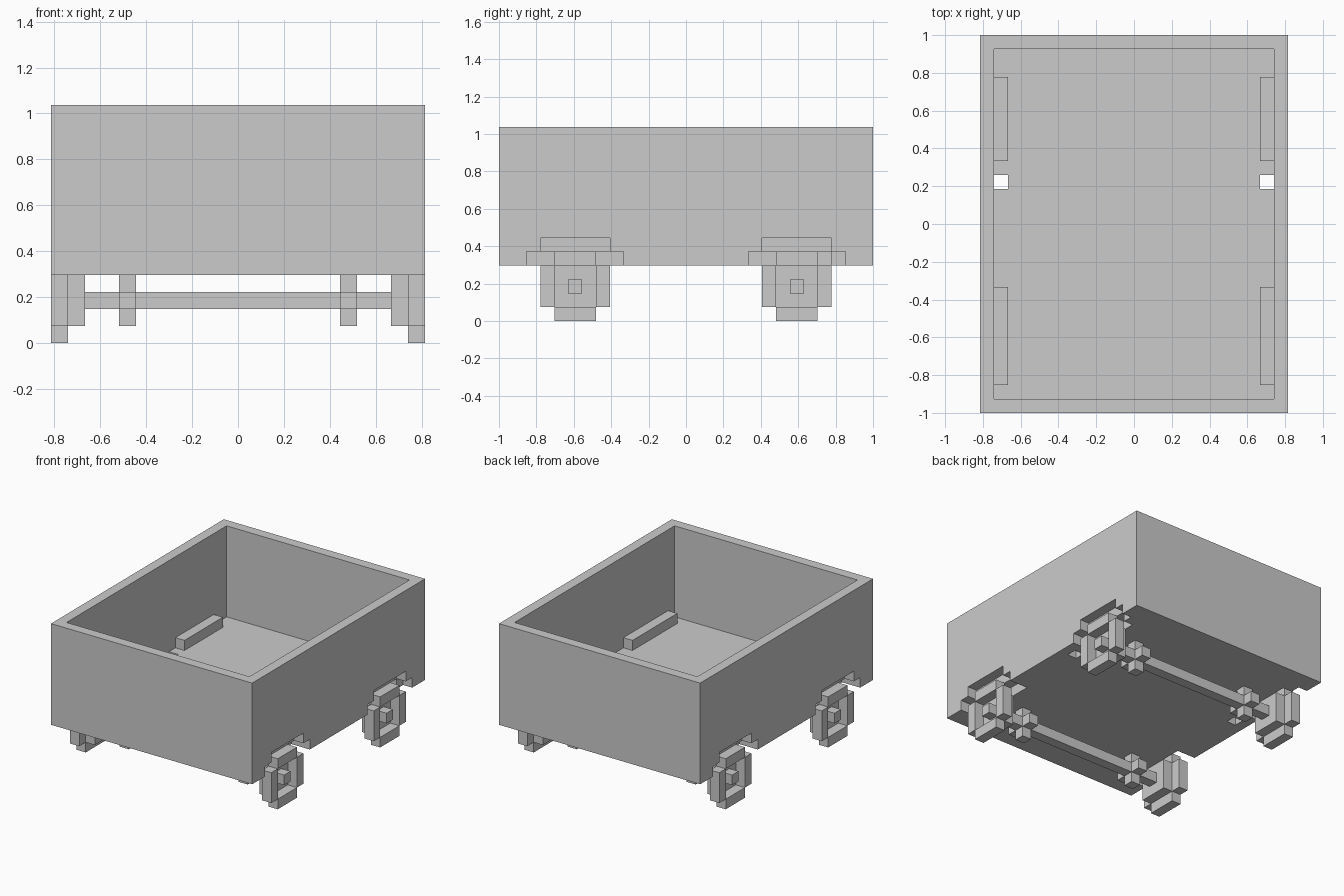
import bpy
import bmesh
from mathutils import Vector

cube = bpy.data.objects.get("Cube")
if cube:
    bpy.data.objects.remove(cube, do_unlink=True)

U = 2 / 27  # one block unit; all sizes below are in blocks

grey = bpy.data.materials.new("plain_grey")
grey.use_nodes = True
grey.diffuse_color = (0.6, 0.6, 0.6, 1)
grey.node_tree.nodes["Principled BSDF"].inputs["Base Color"].default_value = (0.6, 0.6, 0.6, 1)


def blocks(name, boxes):
    """One object made of boxes, each given as (x range, y range, z range)."""
    bm = bmesh.new()
    for spans in boxes:
        low = Vector([min(s) for s in spans]) * U
        high = Vector([max(s) for s in spans]) * U
        made = bmesh.ops.create_cube(bm, size=1)
        for v in made["verts"]:
            v.co = (low + high) / 2 + v.co * (high - low)
    mesh = bpy.data.meshes.new(name)
    bm.to_mesh(mesh)
    bm.free()
    mesh.materials.append(grey)
    obj = bpy.data.objects.new(name, mesh)
    bpy.context.collection.objects.link(obj)
    return obj


def cut(target, *box):
    """Subtract one box from the target."""
    cutter = blocks("cutter", [box])
    cutter.hide_render = True
    mod = target.modifiers.new("cut", "BOOLEAN")
    mod.operation = "DIFFERENCE"
    mod.solver = "EXACT"
    mod.object = cutter
    bpy.context.view_layer.objects.active = target
    bpy.ops.object.modifier_apply(modifier=mod.name)
    bpy.data.objects.remove(cutter, do_unlink=True)


# Open-topped box body
body = blocks("cart_body", [((-11, 11), (-13.5, 13.5), (4, 14))])
cut(body, (-10, 10), (-12.5, 12.5), (5, 15))

for side, side_name in ((1, "left"), (-1, "right")):
    def across(a, b):
        return (side * a, side * b)

    # Slot through the floor beside the wall
    cut(body, across(9, 10), (2.5, 3.5), (3, 6))

    for y, end_name in ((-8, "front"), (8, "back")):
        tag = end_name + "_" + side_name
        inner_end = 10.5 if y > 0 else y - 3.5
        inner = (4.5, inner_end) if y > 0 else (inner_end, -4.5)

        # Stepped wheel arch
        cut(body, across(10, 12), (y - 3.5, y + 3.5), (3, 5))
        cut(body, across(10, 12), (y - 2.5, y + 2.5), (3, 6))
        cut(body, across(9, 10.5), inner, (3, 5))
        blocks("arch_cover_" + tag, [(across(9, 10), inner, (5, 6))])

        # Wheel rim, backing disc and hub
        rim = [(across(10, 11), (y - 1.5, y + 1.5), (z, z + 1)) for z in (0, 4)]
        rim += [(across(10, 11), (y + d - 0.5, y + d + 0.5), (1, 4)) for d in (-2, 2)]
        blocks("wheel_rim_" + tag, rim)
        blocks("wheel_disc_" + tag, [(across(9, 10), (y - 1.5, y + 1.5), (1, 4))])
        blocks("wheel_hub_" + tag, [(across(10, 11), (y - 0.5, y + 0.5), (2, 3))])

        # Cross-shaped axle bracket
        blocks("axle_bracket_" + tag, [
            (across(6, 7), (y - 0.5, y + 0.5), (1, 4)),
            (across(6, 7), (y - 1.5, y - 0.5), (2, 3)),
            (across(6, 7), (y + 0.5, y + 1.5), (2, 3)),
        ])

# Axles
for y, end_name in ((-8, "front"), (8, "back")):
    blocks("axle_" + end_name, [((-9, 9), (y - 0.5, y + 0.5), (2, 3))])
